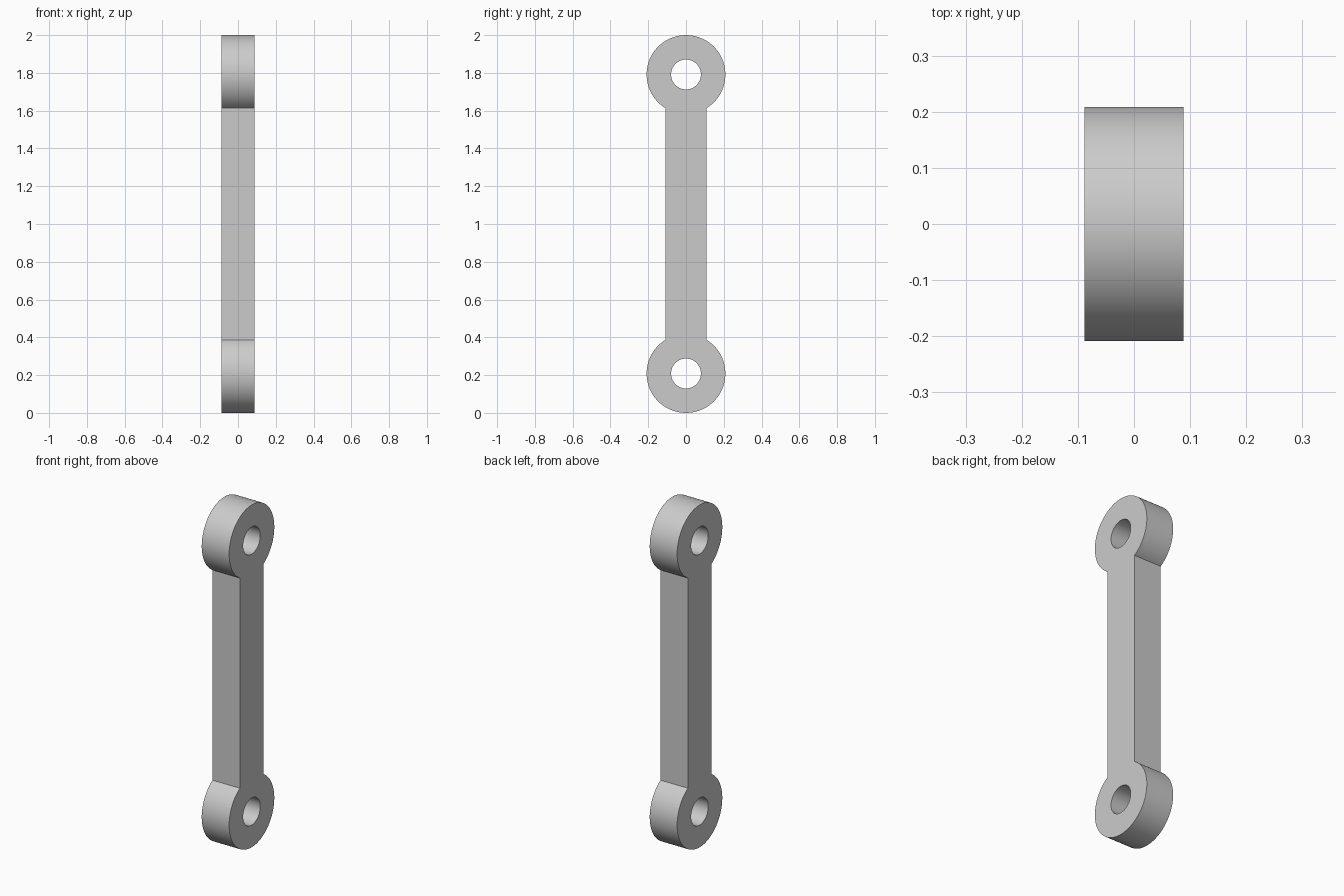
import bpy, bmesh, math

cube = bpy.data.objects.get("Cube")
if cube:
    bpy.data.objects.remove(cube, do_unlink=True)

HALF_THICK = 0.0885
EYE_R, HOLE_R, SHANK = 0.2085, 0.079, 0.109
LOW, HIGH = EYE_R, 2 - EYE_R
SEGMENTS = 96

grey = bpy.data.materials.new("plain_grey")
grey.use_nodes = True
colour = (0.6, 0.6, 0.6, 1)
grey.diffuse_color = colour
grey.node_tree.nodes["Principled BSDF"].inputs["Base Color"].default_value = colour

bm = bmesh.new()


def arc(centre, radius, start, sweep, count):
    """Points on a circle in the side plane, as (y, z)."""
    angles = [start + sweep * i / count for i in range(count + 1)]
    return [(radius * math.cos(a), centre + radius * math.sin(a)) for a in angles]


def loop(points):
    """Closed loop of edges on the right face."""
    verts = [bm.verts.new((-HALF_THICK, y, z)) for y, z in points]
    return [bm.edges.new((v, verts[i - 1])) for i, v in enumerate(verts)]


# Outline: two round eyes joined by the straight shank
neck = math.acos(SHANK / EYE_R)
sweep = math.pi + 2 * neck
edges = loop(arc(HIGH, EYE_R, -neck, sweep, SEGMENTS)
             + arc(LOW, EYE_R, math.pi - neck, sweep, SEGMENTS))

# Pin holes
for centre in (LOW, HIGH):
    edges += loop(arc(centre, HOLE_R, 0, math.tau, SEGMENTS)[:-1])

# Fill the profile and give it thickness
bmesh.ops.triangle_fill(bm, edges=edges, use_beauty=True)
solid = bmesh.ops.extrude_face_region(bm, geom=bm.faces[:], use_keep_orig=True)
moved = [g for g in solid["geom"] if isinstance(g, bmesh.types.BMVert)]
bmesh.ops.translate(bm, verts=moved, vec=(2 * HALF_THICK, 0, 0))
bmesh.ops.recalc_face_normals(bm, faces=bm.faces[:])

mesh = bpy.data.meshes.new("link_bar")
bm.to_mesh(mesh)
bm.free()
mesh.materials.append(grey)
link = bpy.data.objects.new("link_bar", mesh)
bpy.context.collection.objects.link(link)

# Smooth round walls, crisp rims
bpy.ops.object.select_all(action="DESELECT")
link.select_set(True)
bpy.context.view_layer.objects.active = link
bpy.ops.object.shade_smooth_by_angle(angle=math.radians(30))
